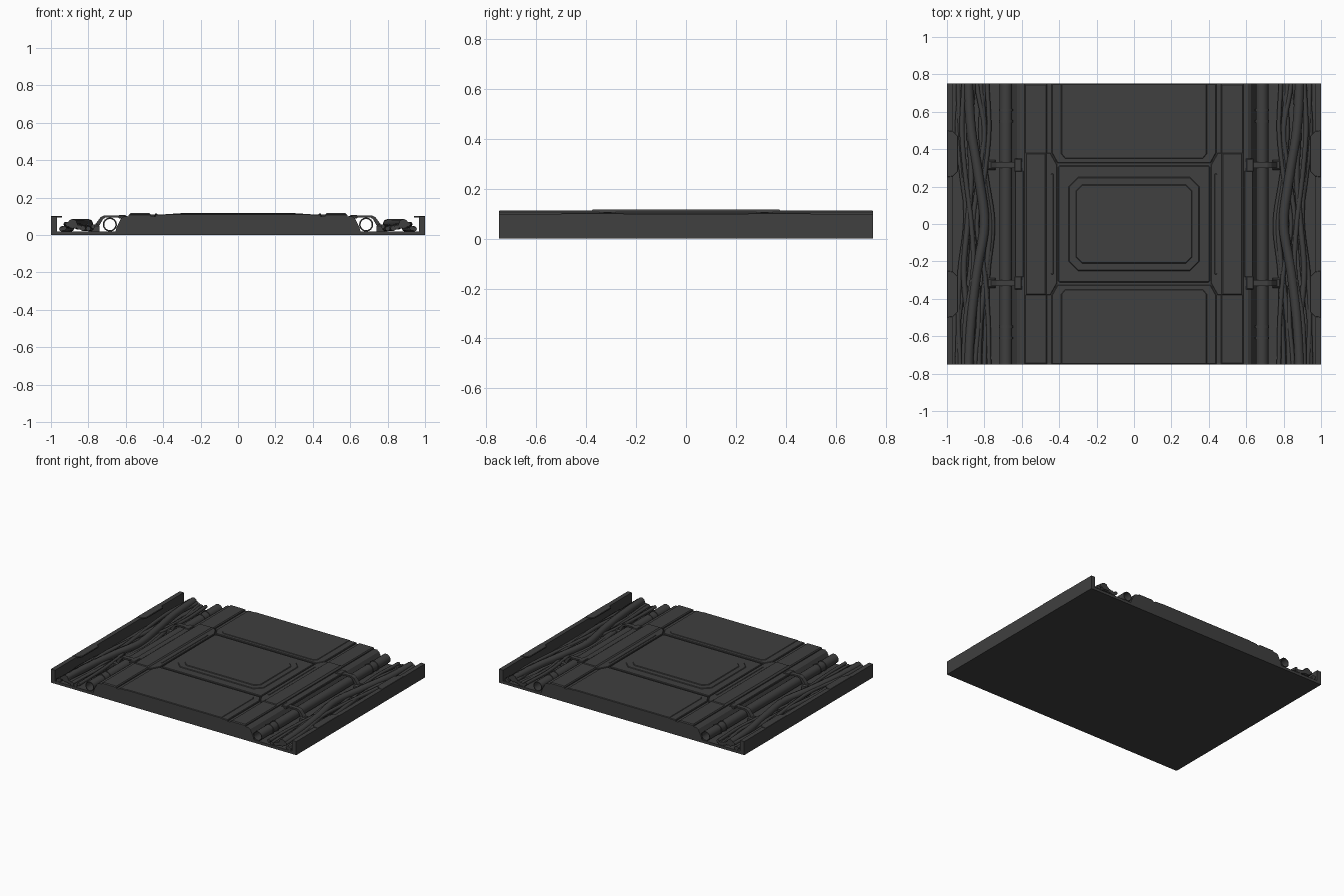
import bpy, bmesh, math

if "Cube" in bpy.data.objects:
    bpy.data.objects.remove(bpy.data.objects["Cube"])

dark = bpy.data.materials.new("dark_metal")
dark.diffuse_color = (0.05, 0.05, 0.05, 1)
dark.use_nodes = True
dark.node_tree.nodes["Principled BSDF"].inputs["Base Color"].default_value = dark.diffuse_color
L = 0.75  # half length of the tile


def finish(name, bm, mirror=False, smooth=False):
    bmesh.ops.recalc_face_normals(bm, faces=bm.faces)
    me = bpy.data.meshes.new(name)
    bm.to_mesh(me)
    bm.free()
    me.materials.append(dark)
    ob = bpy.data.objects.new(name, me)
    bpy.context.collection.objects.link(ob)
    if mirror:
        ob.modifiers.new("mirror", 'MIRROR').use_axis[0] = True
    if smooth:
        bpy.ops.object.select_all(action='DESELECT')
        ob.select_set(True)
        bpy.context.view_layer.objects.active = ob
        bpy.ops.object.shade_smooth_by_angle(angle=math.radians(50))
    return ob


def slab(name, poly, z0, z1, bevel=0.0, mirror=False):
    """Flat plate from an xy outline, with a chamfered top edge."""
    bm = bmesh.new()
    face = bm.faces.new([bm.verts.new((x, y, z0)) for x, y in poly])
    ext = bmesh.ops.extrude_face_region(bm, geom=[face], use_keep_orig=True)
    top = [v for v in ext["geom"] if isinstance(v, bmesh.types.BMVert)]
    for v in top:
        v.co.z = z1
    if bevel:
        edges = [e for e in bm.edges if all(v in top for v in e.verts)]
        bmesh.ops.bevel(bm, geom=edges, offset=bevel, segments=1, affect='EDGES')
    return finish(name, bm, mirror)


def extrude_y(name, profile, y0, y1, mirror=False):
    """Prism from an xz profile."""
    bm = bmesh.new()
    a = [bm.verts.new((x, y0, z)) for x, z in profile]
    b = [bm.verts.new((x, y1, z)) for x, z in profile]
    n = len(a)
    for i in range(n):
        bm.faces.new((a[i], a[(i + 1) % n], b[(i + 1) % n], b[i]))
    bm.faces.new(a)
    bm.faces.new(b)
    return finish(name, bm, mirror)


def tube(name, path, r, sides, inner=None):
    """Mirrored tube along mostly-y path; hollow when inner is given."""
    bm = bmesh.new()

    def skin(rad):
        rings = [[bm.verts.new((x + rad * math.cos(t), y, z + rad * math.sin(t)))
                  for t in [2 * math.pi * k / sides for k in range(sides)]]
                 for x, y, z in path]
        for a, b in zip(rings, rings[1:]):
            for k in range(sides):
                m = (k + 1) % sides
                bm.faces.new((a[k], a[m], b[m], b[k]))
        return rings
    out = skin(r)
    if inner:
        inn = skin(inner)
        for e in (0, -1):
            for k in range(sides):
                m = (k + 1) % sides
                bm.faces.new((out[e][k], out[e][m], inn[e][m], inn[e][k]))
    else:
        bm.faces.new(out[0])
        bm.faces.new(out[-1])
    return finish(name, bm, True, True)


def rect(x0, x1, y0, y1, c=0.0):
    if not c:
        return [(x0, y0), (x1, y0), (x1, y1), (x0, y1)]
    return [(x0 + c, y0), (x1 - c, y0), (x1, y0 + c), (x1, y1 - c),
            (x1 - c, y1), (x0 + c, y1), (x0, y1 - c), (x0, y0 + c)]


# base plate and raised deck
slab("base_plate", rect(-1, 1, -L, L), 0, 0.02)
half = [(0.655, 0.02), (0.65, 0.04), (0.625, 0.09), (0.61, 0.1)]
extrude_y("deck_core", half + [(-x, z) for x, z in reversed(half)], -L, L)

# deck plates: end plates, their inset panels, centre plate and hatch
for s, end in ((1, "back"), (-1, "front")):
    outline = [(-0.41, 0.325), (0.41, 0.325), (0.44, 0.38), (0.44, L), (-0.44, L), (-0.44, 0.38)]
    slab(end + "_plate", [(x, s * y) for x, y in outline], 0.095, 0.11, 0.004)
    panel = [(-0.37, 0.35), (0.37, 0.35), (0.39, 0.375), (0.39, L), (-0.39, L), (-0.39, 0.375)]
    slab(end + "_panel", [(x, s * y) for x, y in panel], 0.1, 0.113, 0.004)
slab("centre_plate", rect(-0.405, 0.405, -0.312, 0.312, 0.008), 0.095, 0.11, 0.004)
slab("hatch_rim", rect(-0.35, 0.35, -0.25, 0.25, 0.05), 0.1, 0.114, 0.004)
slab("hatch", rect(-0.312, 0.312, -0.212, 0.212, 0.035), 0.105, 0.118, 0.005)

# side rails of the deck
slab("side_rail", rect(0.465, 0.585, -L, L), 0.095, 0.113, 0.006, True)
slab("rail_cap", rect(0.47, 0.58, -0.38, 0.38), 0.1, 0.118, 0.006, True)
slab("rail_inner", [(0.412, -0.318), (0.447, -0.38), (0.47, -0.38), (0.47, 0.38),
                    (0.447, 0.38), (0.412, 0.318)], 0.095, 0.111, 0.003, True)
slab("rail_slot_strip", rect(0.43, 0.445, -0.27, 0.27, 0.005), 0.105, 0.114, 0.002, True)
slab("deck_edge_strip", rect(0.59, 0.637, -0.285, 0.285), 0.088, 0.103, 0.004, True)

# pipes with collars
PX, PZ = 0.685, 0.056
tube("pipe", [(PX, -L, PZ), (PX, L, PZ)], 0.034, 16, 0.030)
for y in (-0.61, -0.55, 0.55, 0.61):
    tube("pipe_collar", [(PX, y - 0.006, PZ), (PX, y + 0.006, PZ)], 0.038, 16, 0.031)

# pipe brackets and feet
clamp = [(0.60, 0.105), (0.715, 0.105), (0.735, 0.095), (0.775, 0.042), (0.80, 0.042),
         (0.80, 0.018), (0.76, 0.018), (0.722, 0.085), (0.708, 0.094), (0.60, 0.094)]
for s in (1, -1):
    extrude_y("pipe_bracket", clamp, s * 0.315 - 0.016, s * 0.315 + 0.016, True)
    slab("bracket_foot", rect(0.74, 0.785, s * 0.315 - 0.026, s * 0.315 + 0.026), 0.02, 0.055, 0.008, True)
    slab("bracket_head", rect(0.60, 0.64, s * 0.315 - 0.035, s * 0.315 + 0.035), 0.09, 0.107, 0.004, True)

# loose cables: radius, height, x at seven even steps along y
cables = [
    (0.013, 0.034, (.80, .79, .78, .755, .79, .82, .80)),
    (0.012, 0.046, (.775, .78, .80, .84, .80, .775, .785)),
    (0.015, 0.036, (.83, .82, .79, .77, .80, .80, .82)),
    (0.013, 0.042, (.85, .83, .84, .86, .83, .80, .84)),
    (0.026, 0.060, (.885, .87, .84, .80, .83, .87, .885)),
    (0.015, 0.050, (.87, .89, .91, .89, .87, .88, .86)),
    (0.013, 0.058, (.91, .90, .86, .87, .90, .92, .91)),
    (0.013, 0.036, (.93, .94, .93, .90, .91, .93, .94)),
    (0.012, 0.032, (.945, .935, .90, .89, .92, .945, .93)),
]


def spline(p, t):
    i = min(int(t), len(p) - 2)
    f = t - i
    a, b, c, d = p[max(i - 1, 0)], p[i], p[i + 1], p[min(i + 2, len(p) - 1)]
    return b + 0.5 * f * (c - a + f * (2 * a - 5 * b + 4 * c - d + f * (3 * (b - c) + d - a)))


for r, z, xs in cables:
    path = [(spline(xs, 6 * k / 30), -L + 2 * L * k / 30, z) for k in range(31)]
    tube("cable", path, r, 8)

# outer walls with chamfered top tabs
slab("outer_wall", rect(0.967, 1, -L, L), 0, 0.1, 0, True)
for s in (1, -1):
    tab = [(1, 0.25), (0.967, 0.255), (0.942, 0.28), (0.942, 0.47), (0.967, 0.495), (1, 0.5)]
    slab("wall_tab", [(x, s * y) for x, y in tab], 0.094, 0.103, 0.002, True)
